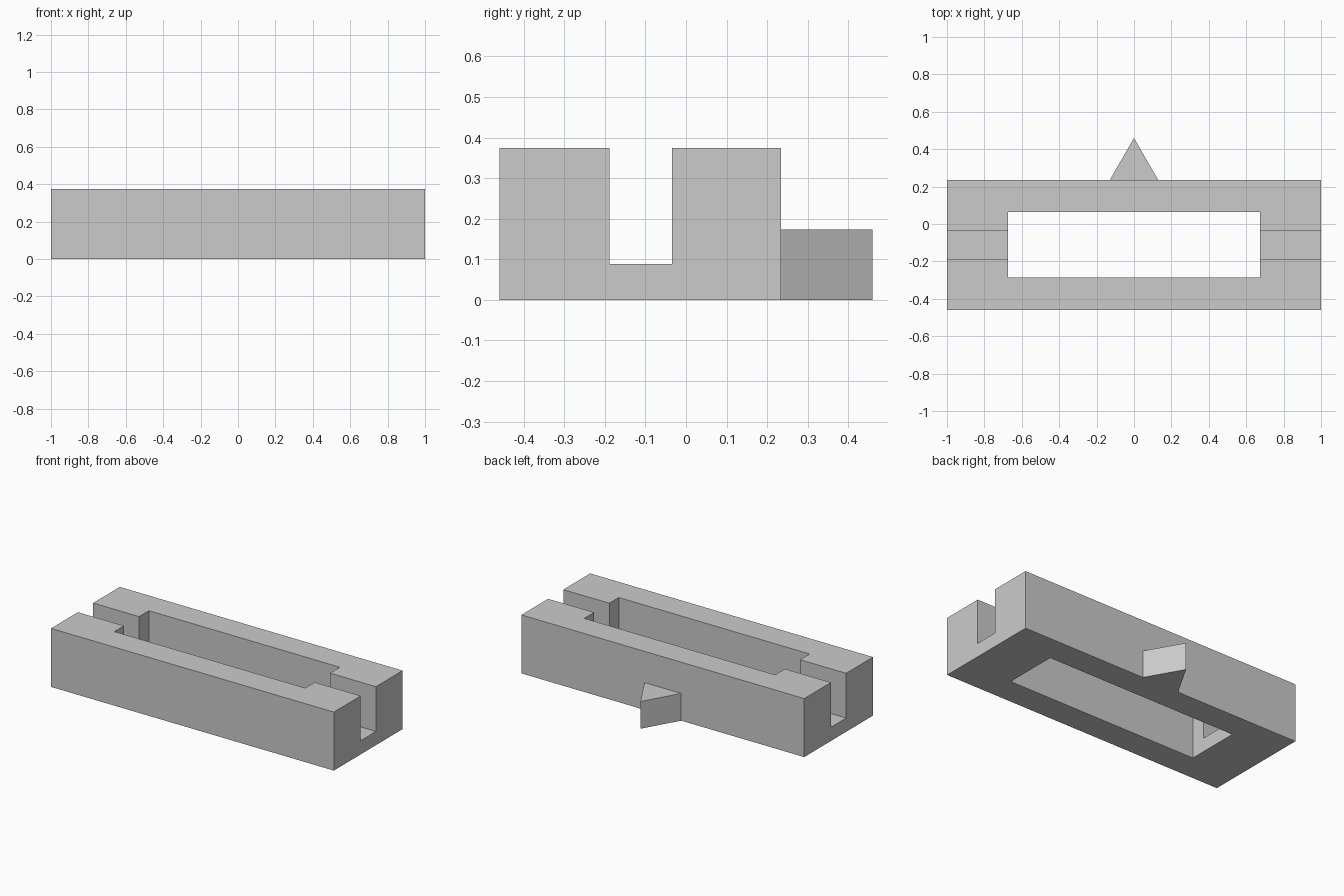
import bpy
import bmesh

# Remove the default object
if "Cube" in bpy.data.objects:
    bpy.data.objects.remove(bpy.data.objects["Cube"], do_unlink=True)

grey = bpy.data.materials.new("light_grey")
grey.use_nodes = True
COLOUR = (0.6, 0.6, 0.6, 1)
grey.diffuse_color = COLOUR
grey.node_tree.nodes["Principled BSDF"].inputs["Base Color"].default_value = COLOUR


def prism(name, outline, z0, z1):
    """Extrude a flat outline in x, y from z0 up to z1."""
    bm = bmesh.new()
    face = bm.faces.new([bm.verts.new((x, y, z0)) for x, y in outline])
    top = bmesh.ops.extrude_face_region(bm, geom=[face])["geom"]
    verts = [v for v in top if isinstance(v, bmesh.types.BMVert)]
    bmesh.ops.translate(bm, verts=verts, vec=(0, 0, z1 - z0))
    bmesh.ops.recalc_face_normals(bm, faces=bm.faces)
    mesh = bpy.data.meshes.new(name)
    bm.to_mesh(mesh)
    bm.free()
    mesh.materials.append(grey)
    obj = bpy.data.objects.new(name, mesh)
    bpy.context.collection.objects.link(obj)
    return obj


def block(name, half_x, y0, y1, z0, z1):
    corners = [(-half_x, y0), (half_x, y0), (half_x, y1), (-half_x, y1)]
    return prism(name, corners, z0, z1)


def cut(target, cutter):
    """Subtract the cutter, apply the result and discard the cutter."""
    cutter.hide_render = True
    mod = target.modifiers.new(cutter.name, "BOOLEAN")
    mod.operation = "DIFFERENCE"
    mod.solver = "EXACT"
    mod.object = cutter
    bpy.ops.object.select_all(action="DESELECT")
    bpy.context.view_layer.objects.active = target
    target.select_set(True)
    bpy.ops.object.modifier_apply(modifier=mod.name)
    bpy.data.objects.remove(cutter, do_unlink=True)


# Rectangular frame: a long block with a through window and a lengthwise slot
BACK = 0.234
HEIGHT = 0.374
frame = block("frame", 1, -0.46, BACK, 0, HEIGHT)
cut(frame, block("window_cutter", 0.675, -0.285, 0.064, -0.1, HEIGHT + 0.1))
cut(frame, block("slot_cutter", 1.1, -0.189, -0.035, 0.088, HEIGHT + 0.1))

# Triangular pointer on the back
prism("pointer", [(-0.13, BACK), (0.13, BACK), (0, 0.46)], 0, 0.174)
